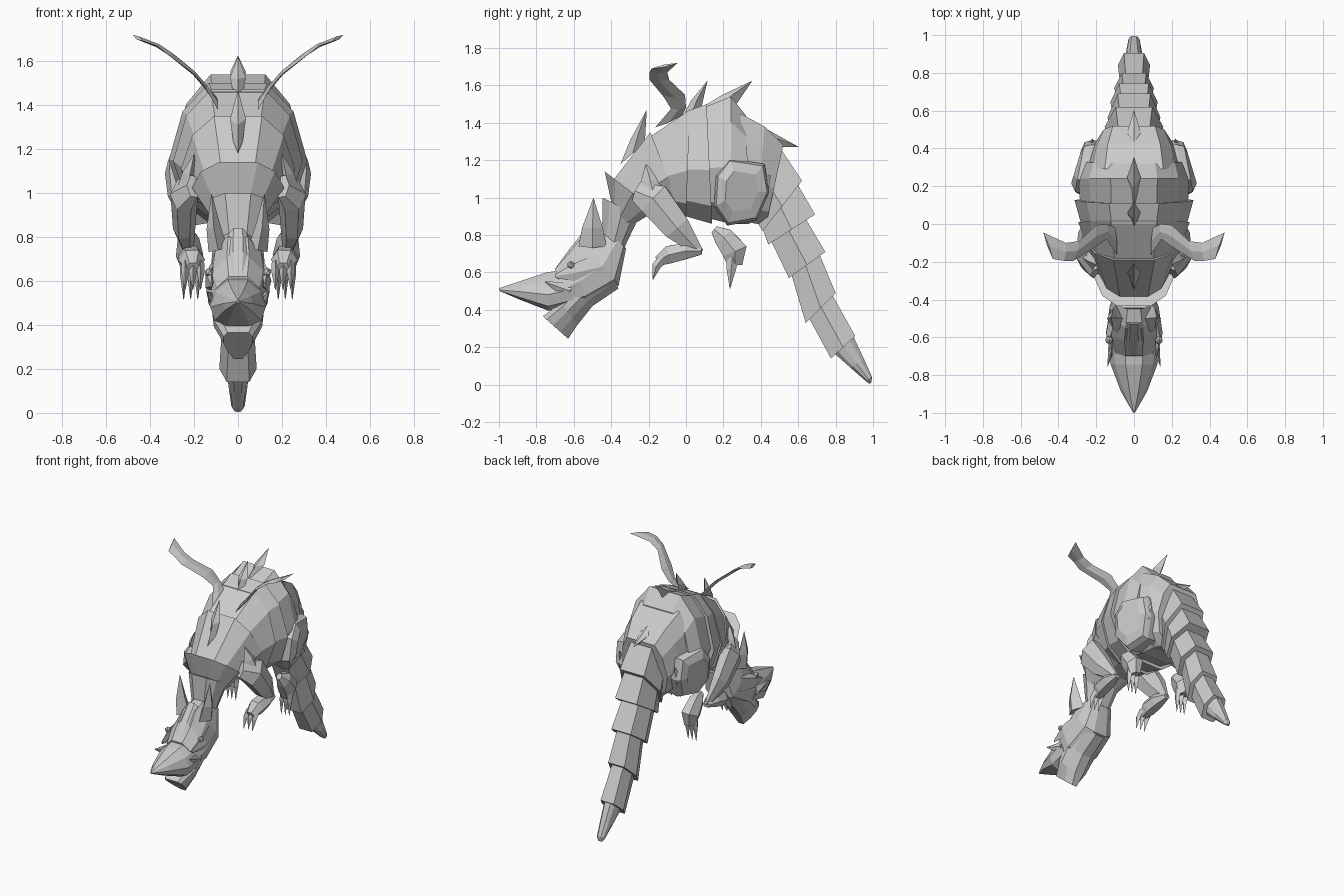
import bpy, bmesh, math
from mathutils import Vector

grey = bpy.data.materials.new("stone_grey")
grey.diffuse_color = (0.6, 0.6, 0.6, 1)


def loft(name, rings):
    """Skin a list of equal-length point rings and cap both ends."""
    bm = bmesh.new()
    vs = [[bm.verts.new(p) for p in r] for r in rings]
    n = len(rings[0])
    for a, b in zip(vs, vs[1:]):
        for i in range(n):
            j = (i + 1) % n
            bm.faces.new((a[i], a[j], b[j], b[i]))
    bm.faces.new(vs[0])
    bm.faces.new(vs[-1])
    bmesh.ops.remove_doubles(bm, verts=bm.verts, dist=0.0005)
    bmesh.ops.recalc_face_normals(bm, faces=bm.faces)
    me = bpy.data.meshes.new(name)
    bm.to_mesh(me)
    bm.free()
    me.materials.append(grey)
    ob = bpy.data.objects.new(name, me)
    bpy.context.collection.objects.link(ob)
    return ob


# Half profiles: (sideways, upwards) fractions
HALF = [(.42, 1), (.8, .8), (1, .45), (.8, .15), (.4, 0)]
RUMP = [(.62, 1), (.88, .8), (1, .45), (.8, .15), (.4, 0)]
HEX = [(.62, 1), (1, .5), (.6, 0)]
SKULL = [(.35, 1), (.8, .75), (1, .42), (.85, .12), (.4, 0)]
JAW = [(.75, 1), (1, .85), (1, .6), (.75, .3), (.3, 0)]


def section(top, bot, w, half=HALF):
    """Symmetric cross-section between a top and a bottom (y, z) point."""
    prof = half + [(-u, v) for u, v in reversed(half)]
    return [(u * w, bot[0] + (top[0] - bot[0]) * v, bot[1] + (top[1] - bot[1]) * v)
            for u, v in prof]


def shell(name, *secs, half=HALF):
    return loft(name, [section(*s, half=half) for s in secs])


def limb(name, path, sides=6, flat=1.0):
    """Tapered tube through (x, y, z, radius); flat squeezes it sideways."""
    pts = [Vector(p[:3]) for p in path]
    rings = []
    for i, p in enumerate(pts):
        t = (pts[min(i + 1, len(pts) - 1)] - pts[max(i - 1, 0)]).normalized()
        side = Vector((1, 0, 0))
        side = (side - t * side.dot(t)).normalized()
        up = t.cross(side)
        r = path[i][3]
        rings.append([p + (side * math.cos(a) * flat + up * math.sin(a)) * r
                      for a in [2 * math.pi * k / sides for k in range(sides)]])
    return loft(name, rings)


# Overlapping armour shells of neck and torso, each flaring to the rear
shell("neck_shell_low", ((-.45, .77), (-.34, .71), .085), ((-.445, 1.0), (-.25, .90), .14))
shell("neck_shell_high", ((-.40, .98), (-.31, .84), .13), ((-.435, 1.14), (-.16, .93), .21))
shell("chest_shell", ((-.40, 1.08), (-.22, .91), .17), ((-.19, 1.35), (-.02, .91), .26))
shell("shoulder_shell", ((-.20, 1.32), (-.08, .93), .24), ((.02, 1.47), (0, .88), .295))
shell("back_shell", ((0, 1.46), (0, .90), .28), ((.11, 1.50), (.14, .86), .315))
shell("loin_shell", ((.09, 1.48), (.12, .89), .285), ((.24, 1.54), (.24, .86), .295),
      ((.32, 1.44), (.34, .86), .27))
shell("rump_shell", ((.29, 1.45), (.32, .87), .25), ((.42, 1.38), (.38, .86), .225),
      ((.52, 1.28), (.43, .86), .18), half=RUMP)

# Tail shells
TAIL = [((.48, 1.30), (.36, .90), .13, (.62, 1.09), (.41, .82), .155),
        ((.58, 1.10), (.40, .86), .12, (.69, .91), (.44, .75), .14),
        ((.62, .92), (.44, .80), .105, (.745, .71), (.55, .57), .125),
        ((.70, .73), (.56, .60), .085, (.80, .49), (.64, .33), .105),
        ((.765, .51), (.65, .37), .07, (.905, .26), (.775, .14), .085)]
for i, (t0, b0, w0, t1, b1, w1) in enumerate(TAIL):
    shell("tail_shell_%d" % (i + 1), (t0, b0, w0), (t1, b1, w1), half=HEX)
shell("tail_tip", ((.885, .28), (.79, .17), .055), ((.95, .14), (.88, .09), .042),
      ((.995, .04), (.96, .02), .03), ((.99, .01), (.98, .005), .015))

# Leaf-shaped spikes along the back: base front, base rear, tip (y, z)
for i, (f, r, tip) in enumerate([((-.35, 1.18), (-.22, 1.29), (-.21, 1.47)),
                                 ((-.02, 1.43), (.08, 1.47), (.115, 1.625)),
                                 ((.08, 1.48), (.27, 1.50), (.355, 1.625)),
                                 ((.30, 1.43), (.49, 1.27), (.605, 1.27))]):
    f, r, tip = (Vector((0, *p)) for p in (f, r, tip))
    bulge = (f - r).normalized() * .022
    f2, r2 = f.lerp(tip, .5) + bulge, r.lerp(tip, .4)
    w = Vector((.036, 0, 0))
    c, c2 = (f + r) / 2, (f2 + r2) / 2
    loft("back_spike_%d" % (i + 1), [[f, c + w * .6, r, c - w * .6],
                                     [f2, c2 + w, r2, c2 - w], [tip] * 4])

# Head: skull, beak, and lower jaw
shell("skull", ((-.43, .83), (-.32, .73), .09), ((-.55, .80), (-.36, .53), .13),
      ((-.62, .71), (-.53, .44), .145), ((-.70, .62), (-.64, .42), .12), half=SKULL)
shell("upper_beak", ((-.62, .62), (-.60, .43), .135), ((-.745, .60), (-.735, .395), .125),
      ((-.88, .555), (-.89, .455), .07), ((-1.0, .515), (-.995, .50), .006), half=SKULL)
shell("lower_jaw", ((-.44, .62), (-.36, .515), .115), ((-.58, .52), (-.50, .42), .12),
      ((-.67, .44), (-.58, .32), .11), ((-.765, .365), (-.63, .245), .065), half=JAW)
shell("brow_ridge", ((-.53, .84), (-.50, .74), .05), ((-.62, .73), (-.60, .64), .055),
      ((-.70, .62), (-.68, .55), .04))

# Paired parts
THIGH = [(.15, .95), (.16, 1.12), (.23, 1.21), (.42, 1.18), (.445, 1.03), (.38, .88), (.22, .85)]
for s, tag in ((1, "right"), (-1, "left")):
    def side_limb(name, path, **kw):
        return limb("%s_%s" % (tag, name), [(s * x, y, z, r) for x, y, z, r in path], **kw)

    # Ear, eye, and cheek parts
    side_limb("ear", [(.09, -.50, .74, .075), (.11, -.50, .84, .055), (.12, -.495, .995, .002)],
              sides=4, flat=.6)
    bpy.ops.mesh.primitive_ico_sphere_add(subdivisions=1, radius=.022,
                                          location=(s * .132, -.615, .64))
    bpy.context.object.name = tag + "_eye"
    bpy.context.object.data.materials.append(grey)
    side_limb("cheek_spike", [(.11, -.62, .50, .05), (.14, -.755, .55, .002)], sides=4, flat=.5)
    side_limb("cheek_frill", [(.10, -.45, .63, .08), (.13, -.58, .60, .055),
                              (.12, -.70, .58, .01)], sides=5, flat=.4)

    # Thin crooked shoulder wing: leading and trailing edge stations
    EDGES = [((.09, -.165, 1.375), (.10, -.02, 1.44)), ((.145, -.08, 1.475), (.14, .0, 1.48)),
             ((.20, -.12, 1.54), (.20, -.005, 1.55)), ((.32, -.195, 1.63), (.29, -.09, 1.63)),
             ((.37, -.195, 1.67), (.36, -.10, 1.67)), ((.43, -.185, 1.69), (.48, -.045, 1.72))]
    rings = []
    for a, b in EDGES:
        a, b = Vector((s * a[0], *a[1:])), Vector((s * b[0], *b[1:]))
        m, lift = (a + b) / 2, Vector((-s * .005, 0, .007))
        rings.append([a, m + lift, b, m - lift])
    loft(tag + "_wing", rings)

    # Front arm, hand, and shoulder point
    side_limb("upper_arm", [(.20, -.26, 1.03, .06), (.245, -.17, .99, .105),
                            (.245, -.05, .84, .085), (.22, .075, .705, .025)], flat=.6)
    side_limb("shoulder_point", [(.23, -.17, 1.0, .09), (.22, -.19, 1.09, .055),
                                 (.20, -.215, 1.175, .003)], sides=4, flat=.6)
    side_limb("forearm", [(.22, .085, .715, .022), (.215, 0, .715, .05),
                          (.21, -.09, .695, .055), (.205, -.15, .66, .03)], flat=1.1)
    for k in (-1, 0, 1):
        x = .205 + k * .035
        side_limb("hand_claw_%d" % (k + 2), [(x, -.12, .68, .025), (x, -.158, .635, .024),
                                             (x, -.178, .562, .002)], sides=4, flat=.7)

    # Thigh as a bevelled slab, closing in towards the tail and the knee
    rings = []
    for x, k in ((.15, .9), (.265, 1.0), (.305, .92), (.325, .6)):
        rings.append([(s * (x - max(0, 1.0 - z) * .3 - (y - .2) * .18), .30 + (y - .30) * k,
                       1.04 + (z - 1.04) * k) for y, z in THIGH])
    loft(tag + "_thigh", rings)
    side_limb("hip_point", [(.23, .39, 1.02, .05), (.22, .45, 1.12, .004)], sides=4, flat=.6)

    # Hind foot with claws
    side_limb("hind_foot", [(.225, .15, .83, .025), (.225, .20, .79, .062),
                            (.22, .26, .715, .078), (.215, .262, .64, .045)], flat=.8)
    for k in (-1, 0, 1):
        x = .215 + k * .032
        side_limb("foot_claw_%d" % (k + 2), [(x, .25, .69, .03), (x, .242, .62, .026),
                                             (x, .235, .515, .002)], sides=4, flat=.6)
